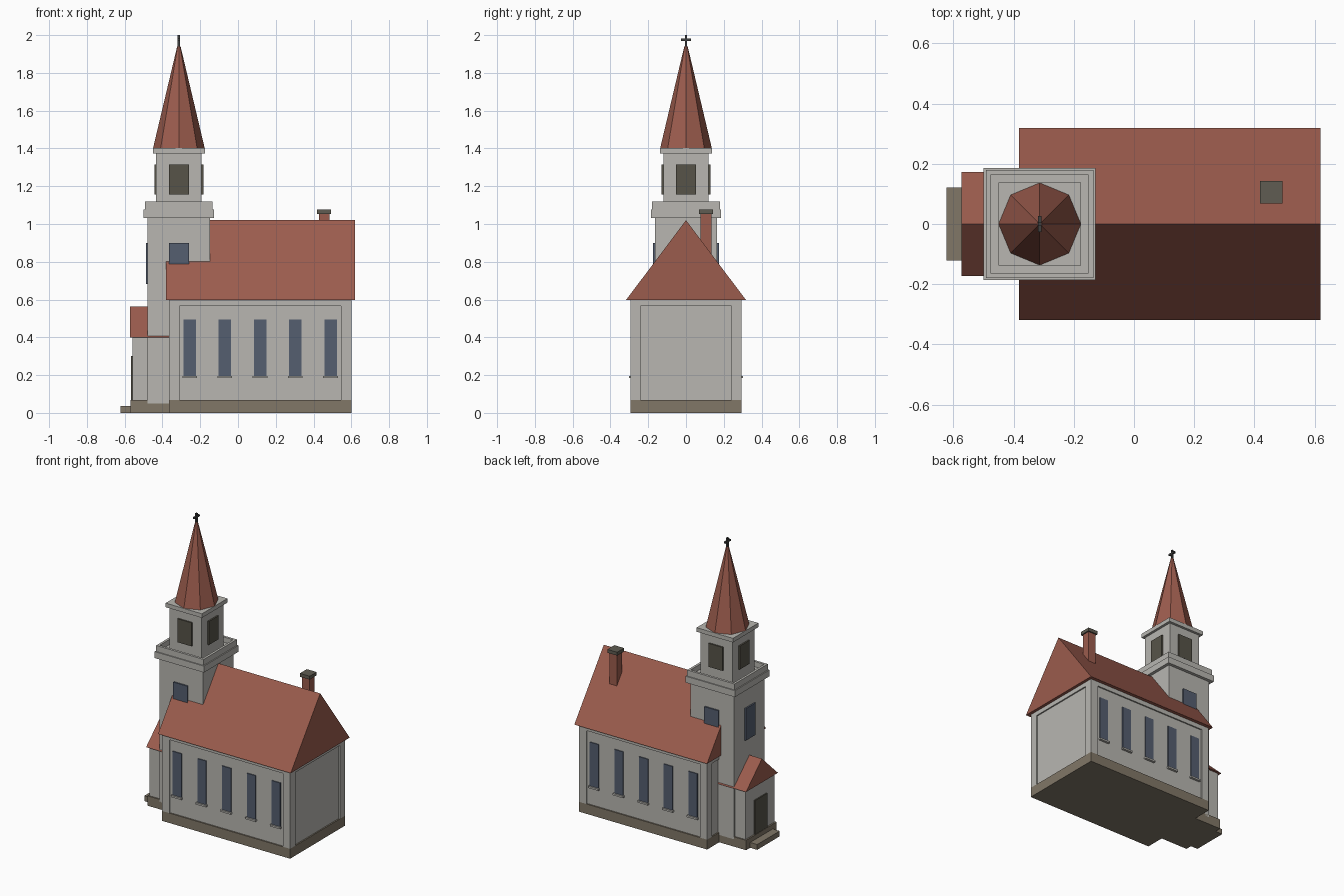
import bpy, bmesh, math

if "Cube" in bpy.data.objects:
    bpy.data.objects.remove(bpy.data.objects["Cube"])


def material(name, r, g, b):
    m = bpy.data.materials.new(name)
    m.use_nodes = True
    m.diffuse_color = (r, g, b, 1)
    m.node_tree.nodes["Principled BSDF"].inputs["Base Color"].default_value = (r, g, b, 1)
    return m


WALL = material("pale plaster", .48, .47, .44)
ROOF = material("red tile", .33, .107, .075)
STONE = material("brown stone", .22, .185, .137)
GLASS = material("blue grey glass", .09, .112, .16)
WOOD = material("dark wood", .095, .088, .066)
CAP = material("cap grey", .115, .108, .085)
IRON = material("dark iron", .05, .052, .05)


def finish(bm, name, mat):
    bmesh.ops.recalc_face_normals(bm, faces=bm.faces)
    mesh = bpy.data.meshes.new(name)
    bm.to_mesh(mesh)
    bm.free()
    mesh.materials.append(mat)
    obj = bpy.data.objects.new(name, mesh)
    bpy.context.collection.objects.link(obj)
    return obj


def box_bm(x0, x1, y0, y1, z0, z1):
    bm = bmesh.new()
    bmesh.ops.create_cube(bm, size=1)
    for v in bm.verts:
        v.co = (x1 if v.co.x > 0 else x0, y1 if v.co.y > 0 else y0, z1 if v.co.z > 0 else z0)
    return bm


def box(name, mat, *bounds):
    return finish(box_bm(*bounds), name, mat)


def square(name, mat, cx, half, z0, z1):
    return box(name, mat, cx - half, cx + half, -half, half, z0, z1)


def gable_roof(name, x0, x1, half, z0, z1):
    bm = bmesh.new()
    end = bm.faces.new([bm.verts.new((x0, y, z)) for y, z in ((-half, z0), (half, z0), (0, z1))])
    ext = bmesh.ops.extrude_face_region(bm, geom=[end])
    moved = [g for g in ext["geom"] if isinstance(g, bmesh.types.BMVert)]
    bmesh.ops.translate(bm, verts=moved, vec=(x1 - x0, 0, 0))
    # the extrusion keeps the starting cap, so the prism is closed
    if end.is_valid is False or end not in bm.faces:
        bmesh.ops.holes_fill(bm, edges=bm.edges)
    return finish(bm, name, ROOF)


# Nave: base, recessed walls, corner pilasters and top band
X0, X1, Y = -.366, .6, .295
box("nave_base", STONE, X0, X1, -Y, Y, 0, .067)
box("nave_walls", WALL, X0 + .009, X1 - .009, -Y + .009, Y - .009, .06, .59)
box("nave_top_band", WALL, X0, X1, -Y, Y, .567, .597)
P = .055
for sx, xa in (("rear", X0), ("end", X1 - P)):
    for sy, ya in (("right", -Y), ("left", Y - P)):
        box(f"pilaster_{sx}_{sy}", WALL, xa, xa + P, ya, ya + P, .067, .567)
gable_roof("nave_roof", -.381, .62, .318, .597, 1.02)

# Nave windows and sills on both long sides
for side, s in (("right", -1), ("left", 1)):
    for i in range(5):
        x = -.256 + .1865 * i
        ya, yb = sorted((s * .28, s * .292))
        box(f"nave_window_{side}_{i + 1}", GLASS, x - .033, x + .033, ya, yb, .196, .494)
        ya, yb = sorted((s * .28, s * .302))
        box(f"window_sill_{side}_{i + 1}", WALL, x - .039, x + .039, ya, yb, .184, .196)

# Chimney
box("chimney", ROOF, .428, .485, .077, .134, .75, 1.056)
box("chimney_cap", CAP, .419, .493, .068, .143, 1.054, 1.077)

# Tower shaft
CX = -.313
square("tower", WALL, CX, .165, .05, 1.05)
square("tower_cornice", WALL, CX, .186, 1.033, 1.077)

# Parapet with a sunken deck
bm = box_bm(CX - .179, CX + .179, -.179, .179, 1.07, 1.118)
top = max(bm.faces, key=lambda f: f.calc_center_median().z)
bmesh.ops.inset_region(bm, faces=[top], thickness=.023)
deck = bmesh.ops.extrude_discrete_faces(bm, faces=[top])["faces"][0]
bmesh.ops.translate(bm, verts=deck.verts, vec=(0, 0, -.036))
finish(bm, "tower_parapet", WALL)

# Belfry and its cornice
square("belfry", WALL, CX, .12, 1.07, 1.39)
square("belfry_cornice", WALL, CX, .137, 1.374, 1.402)


def wall_plate(name, mat, half, angle, z0, z1, width=.053, depth=.01):
    # thin plate on one face of the square tower
    bm = box_bm(half - .002, half + depth, -width, width, z0, z1)
    c, s = round(math.cos(angle)), round(math.sin(angle))
    for v in bm.verts:
        x, y = v.co.x, v.co.y
        v.co.x, v.co.y = CX + c * x - s * y, s * x + c * y
    finish(bm, name, mat)


for k, side in enumerate(("end", "left", "rear", "right")):
    wall_plate(f"belfry_louvre_{side}", WOOD, .12, k * math.pi / 2, 1.155, 1.315)
    if side != "end":
        wall_plate(f"tower_window_{side}", GLASS, .165, k * math.pi / 2, .682, .9)

# Eight-sided spire with corners on the axes
bm = bmesh.new()
bmesh.ops.create_cone(bm, cap_ends=True, segments=8, radius1=.137, radius2=.009, depth=.54)
bmesh.ops.translate(bm, verts=bm.verts, vec=(CX, 0, 1.67))
finish(bm, "spire", ROOF)

# Cross
square("cross_post", IRON, CX, .006, 1.93, 2)
box("cross_arm", IRON, CX - .006, CX + .006, -.027, .027, 1.97, 1.982)

# Porch, door and step
box("porch_base", STONE, -.569, -.36, -.165, .165, 0, .067)
box("porch_walls", WALL, -.559, -.36, -.157, .157, .06, .405)
gable_roof("porch_roof", -.573, -.36, .172, .4, .562)
box("porch_door", WOOD, -.567, -.558, -.066, .066, .067, .3)
box("porch_step", STONE, -.622, -.565, -.121, .121, 0, .036)
